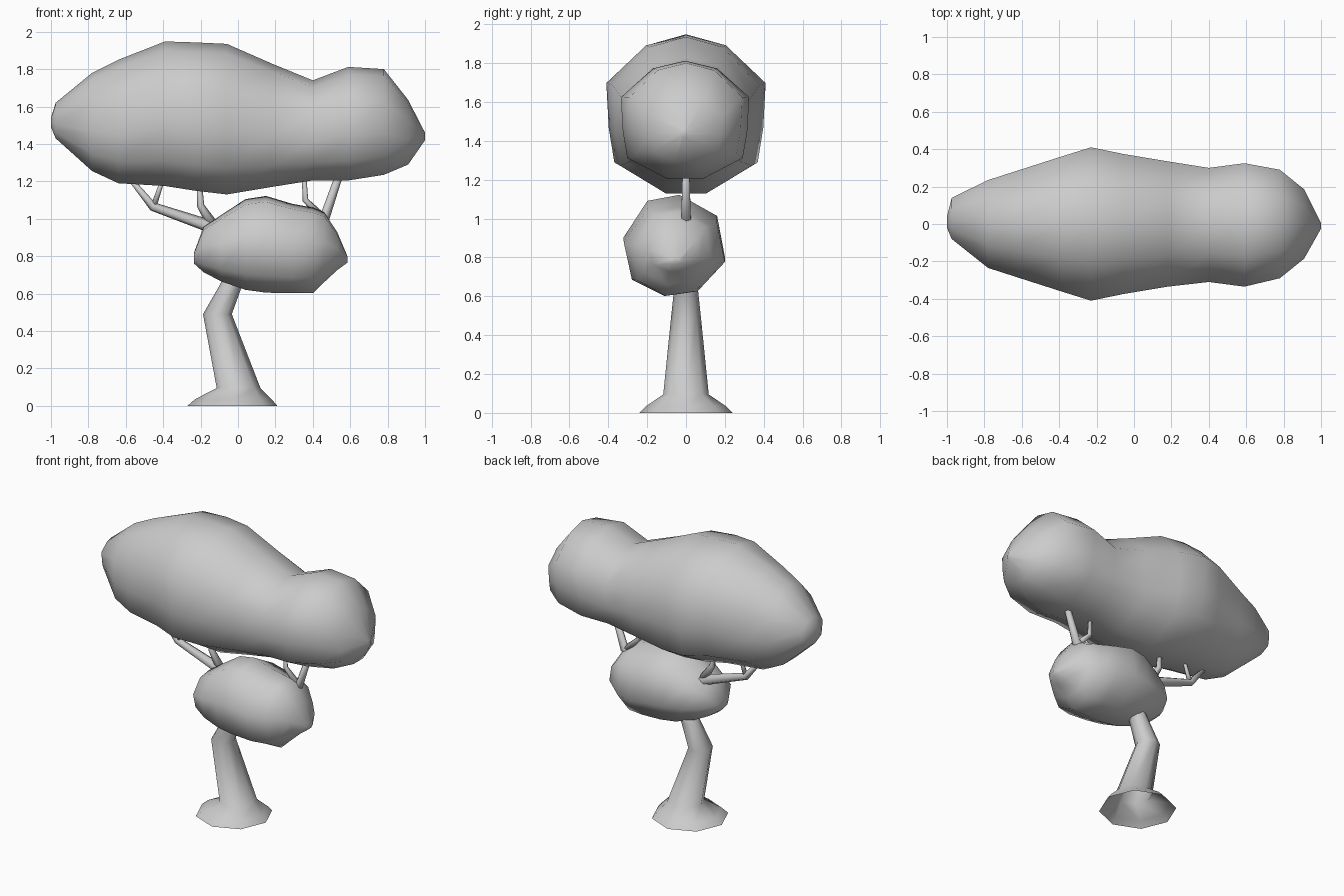
import bpy, bmesh, math
from mathutils import Vector


def skin(name, rings, cap_start=True, cap_end=True):
    """Join matching rings of points into one smooth low-poly surface."""
    bm = bmesh.new()
    loops = [[bm.verts.new(p) for p in ring] for ring in rings]
    n = len(loops[0])
    for a, b in zip(loops, loops[1:]):
        for i in range(n):
            j = (i + 1) % n
            bm.faces.new((a[i], a[j], b[j], b[i]))
    if cap_start:
        bm.faces.new(loops[0])
    if cap_end:
        bm.faces.new(loops[-1])
    bmesh.ops.recalc_face_normals(bm, faces=bm.faces)
    mesh = bpy.data.meshes.new(name)
    bm.to_mesh(mesh)
    bm.free()
    for f in mesh.polygons:
        f.use_smooth = True
    obj = bpy.data.objects.new(name, mesh)
    bpy.context.collection.objects.link(obj)
    return obj


def foliage(name, section, stations):
    """Loft a unit section along x; station = x, top, bottom, y centre, half width."""
    rings = []
    for x, top, bot, yc, w in stations:
        zc, h = (top + bot) / 2, (top - bot) / 2
        rings.append([(x, yc + w * y, zc + h * z) for y, z in section])
    return skin(name, rings)


def tube(name, path, sides=6, flat=False, open_base=False):
    """Tapered limb in the xz plane; path point = x, z, radius."""
    pts = [Vector((x, 0, z)) for x, z, r in path]
    rings = []
    for k, (p, (_, _, r)) in enumerate(zip(pts, path)):
        t = (pts[min(k + 1, len(pts) - 1)] - pts[max(k - 1, 0)]).normalized()
        if flat:
            t = Vector((0, 0, 1))
        v = Vector((0, 1, 0))
        u = v.cross(t)
        rings.append([p + r * (u * math.cos(a) + v * math.sin(a))
                      for a in (2 * math.pi * i / sides for i in range(sides))])
    return skin(name, rings, cap_start=not open_base)


# Upper canopy: large left lobe flowing into a smaller right lobe
half = [(0.5, 0.87), (1, 0.38), (0.97, -0.2), (0.9, -0.65), (0.28, -1)]
upper_section = [(0, 1)] + half + [(-y, z) for y, z in reversed(half)]
foliage("upper_canopy", upper_section, [
    (-1.0, 1.54, 1.49, 0.01, 0.03),
    (-0.975, 1.62, 1.43, 0.03, 0.11),
    (-0.78, 1.78, 1.255, 0, 0.235),
    (-0.64, 1.85, 1.19, 0, 0.28),
    (-0.39, 1.948, 1.175, 0, 0.36),
    (-0.23, 1.943, 1.15, 0, 0.41),
    (-0.06, 1.935, 1.13, 0, 0.375),
    (0.18, 1.83, 1.17, 0, 0.335),
    (0.40, 1.74, 1.205, -0.005, 0.305),
    (0.59, 1.812, 1.205, -0.005, 0.33),
    (0.78, 1.80, 1.235, 0, 0.29),
    (0.91, 1.635, 1.29, 0, 0.185),
    (1.0, 1.46, 1.42, -0.01, 0.015)])

# Lower foliage clump around the fork
lower_section = [(-0.53, 0.88), (0.1, 1), (0.84, 0.58), (1, -0.27),
                 (0.46, -0.9), (-0.2, -1), (-0.84, -0.65), (-1, 0.15)]
foliage("lower_canopy", lower_section, [
    (-0.235, 0.82, 0.76, -0.06, 0.06),
    (-0.185, 0.955, 0.715, -0.06, 0.16),
    (-0.09, 1.02, 0.665, -0.06, 0.21),
    (0.04, 1.105, 0.62, -0.06, 0.25),
    (0.15, 1.122, 0.605, -0.06, 0.262),
    (0.29, 1.08, 0.602, -0.06, 0.26),
    (0.40, 1.06, 0.602, -0.06, 0.225),
    (0.46, 1.035, 0.66, -0.06, 0.19),
    (0.53, 0.93, 0.725, -0.06, 0.13),
    (0.585, 0.80, 0.765, -0.06, 0.03)])

# Bent trunk with flared foot
tube("trunk", [(-0.03, 0, 0.24), (-0.025, 0.035, 0.205), (0.003, 0.095, 0.117),
               (-0.11, 0.49, 0.077), (-0.035, 0.65, 0.06), (0.03, 0.8, 0.05)],
     sides=8, flat=True, open_base=True)

# Branches and twigs
branches = {
    "left_branch": [(0.02, 0.78, 0.045), (-0.12, 0.95, 0.036),
                    (-0.455, 1.065, 0.024), (-0.59, 1.23, 0.012)],
    "left_outer_twig": [(-0.45, 1.07, 0.016), (-0.395, 1.23, 0.01)],
    "left_inner_twig": [(-0.13, 0.96, 0.03), (-0.2, 1.07, 0.02), (-0.21, 1.24, 0.012)],
    "right_branch": [(0.02, 0.78, 0.045), (0.3, 0.92, 0.036),
                     (0.465, 1.01, 0.028), (0.55, 1.26, 0.02)],
    "right_twig": [(0.45, 1.01, 0.022), (0.36, 1.1, 0.016), (0.352, 1.26, 0.011)],
}
for part, path in branches.items():
    tube(part, path)
